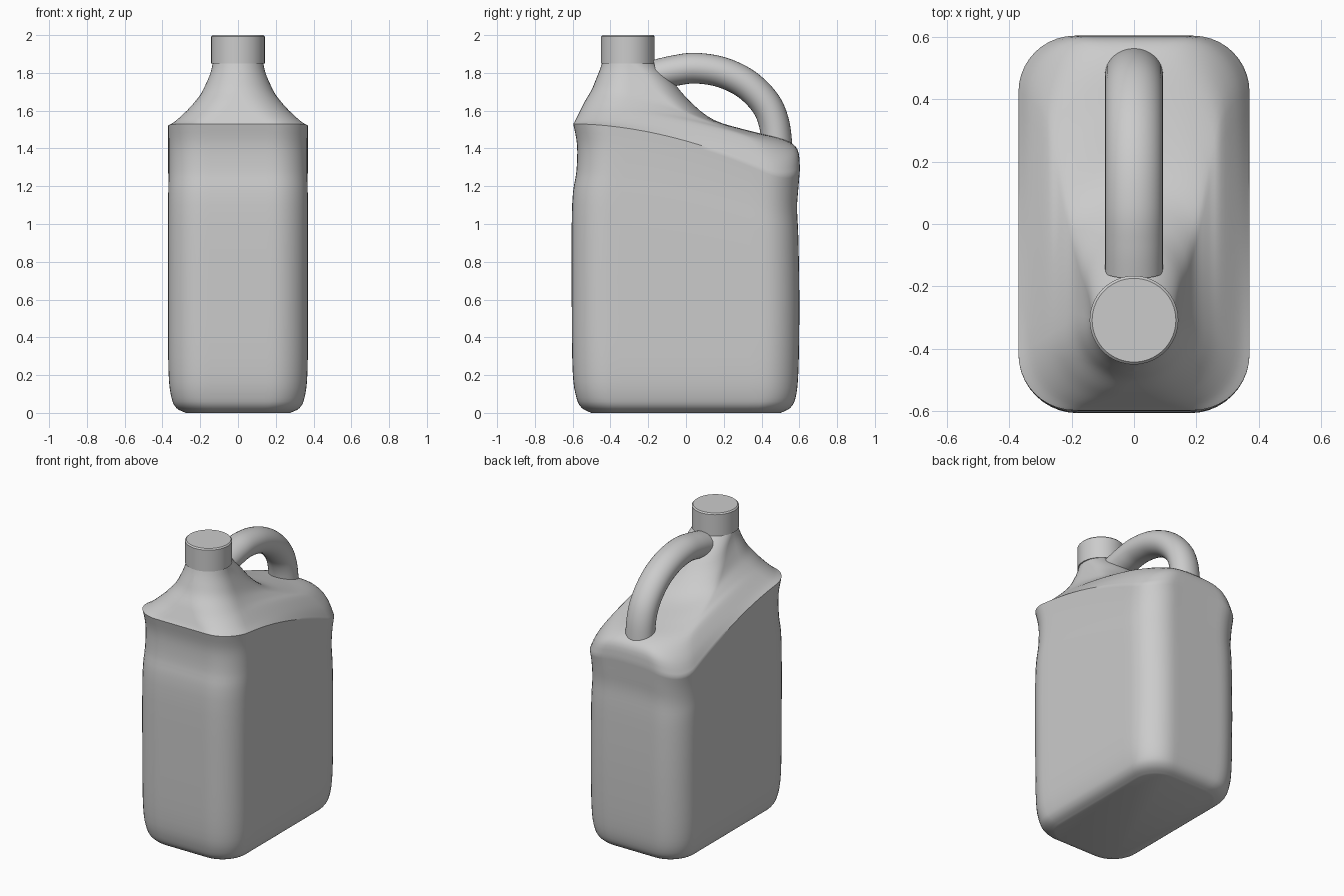
import bpy, bmesh, math
from mathutils import Vector

if "Cube" in bpy.data.objects:
    bpy.data.objects.remove(bpy.data.objects["Cube"])

grey = bpy.data.materials.new("light_grey")
grey.diffuse_color = (0.6, 0.6, 0.6, 1)
grey.use_nodes = True
grey.node_tree.nodes["Principled BSDF"].inputs["Base Color"].default_value = grey.diffuse_color


def finish(obj, angle):
    obj.data.materials.append(grey)
    bpy.ops.object.select_all(action='DESELECT')
    obj.select_set(True)
    bpy.context.view_layer.objects.active = obj
    bpy.ops.object.shade_smooth_by_angle(angle=math.radians(angle))


def mesh_object(name, bm):
    bmesh.ops.recalc_face_normals(bm, faces=bm.faces)
    me = bpy.data.meshes.new(name)
    bm.to_mesh(me)
    bm.free()
    obj = bpy.data.objects.new(name, me)
    bpy.context.collection.objects.link(obj)
    return obj


def ring(w, yf, yb, r, zf, zb, drop=0.0, p=1.8):
    """Rounded rectangle whose height falls from front to back and at the back corners."""
    cy, hy = (yf + yb) / 2, (yb - yf) / 2
    r = min(r, w, hy)
    arcs = []
    for k, (sx, sy) in enumerate([(1, 1), (-1, 1), (-1, -1), (1, -1)]):
        arcs.append([(sx * (w - r) + r * math.cos(a), cy + sy * (hy - r) + r * math.sin(a))
                     for a in [(k + i / 10) * math.pi / 2 for i in range(11)]])
    pts = []
    for k in range(4):
        a, b = arcs[k][-1], arcs[(k + 1) % 4][0]
        pts += arcs[k]
        pts += [(a[0] + (b[0] - a[0]) * i / 12, a[1] + (b[1] - a[1]) * i / 12) for i in range(1, 12)]
    out = []
    for x, y in pts:
        s = min(1, max(0, (y - yf) / (yb - yf)))
        z = zf - (zf - zb) * s ** p - drop * (abs(x) / w) ** 3 * s * s
        out.append(Vector((x, y, z)))
    return out


def smooth_rings(rings, steps=4):
    """Spline through the control rings."""
    res = []
    for i in range(len(rings) - 1):
        a, b = rings[max(i - 1, 0)], rings[i]
        c, d = rings[i + 1], rings[min(i + 2, len(rings) - 1)]
        for j in range(steps):
            t = j / steps
            res.append([0.5 * (2 * q + (s - o) * t + (2 * o - 5 * q + 4 * s - u) * t * t
                               + (3 * q - o - 3 * s + u) * t ** 3)
                        for o, q, s, u in zip(a, b, c, d)])
    return res + [rings[-1]]


# Body: straight walls, tilted shoulder crease, then the funnel up to the neck
shoulder = ring(.37, -.597, .603, .18, 1.53, 1.30, .10)
walls = [ring(.275, -.50, .50, .14, 0, 0),
         ring(.325, -.55, .55, .17, .025, .025),
         ring(.352, -.58, .58, .18, .08, .08),
         ring(.368, -.60, .595, .19, .22, .22),
         ring(.37, -.605, .60, .19, .60, .57),
         ring(.37, -.603, .595, .19, 1.10, .92, .03),
         ring(.367, -.580, .588, .19, 1.28, 1.09, .07),
         ring(.367, -.577, .595, .19, 1.42, 1.20, .09),
         shoulder]
funnel = [shoulder,
          ring(.335, -.585, .590, .19, 1.55, 1.395, .10),
          ring(.28, -.56, .52, .20, 1.60, 1.447, .05),
          ring(.24, -.535, .35, .20, 1.65, 1.49, .02, 1.5),
          ring(.20, -.50, .15, .19, 1.71, 1.55, 0, 1.4),
          ring(.17, -.475, .02, .17, 1.77, 1.65, 0, 1.3),
          ring(.145, -.455, -.08, .145, 1.82, 1.765, 0, 1.2),
          ring(.132, -.442, -.178, .132, 1.86, 1.86)]
bm = bmesh.new()
loops = smooth_rings(walls) + smooth_rings(funnel)[1:]
rows = [[bm.verts.new(v) for v in lp] for lp in loops]
n = len(rows[0])
for lo, hi in zip(rows, rows[1:]):
    for i in range(n):
        bm.faces.new((lo[i], lo[(i + 1) % n], hi[(i + 1) % n], hi[i]))
bm.faces.new(rows[0][::-1])
bm.faces.new(rows[-1])
bmesh.ops.remove_doubles(bm, verts=bm.verts, dist=1e-5)
finish(mesh_object("jug_body", bm), 38)

# Screw cap with a slightly softened top rim
bm = bmesh.new()
profile = [(.142, 1.85), (.142, 1.992), (.134, 2.0)]
rows = [[bm.verts.new((r * math.cos(a), -.308 + r * math.sin(a), z))
         for a in [2 * math.pi * i / 64 for i in range(64)]] for r, z in profile]
for lo, hi in zip(rows, rows[1:]):
    for i in range(64):
        bm.faces.new((lo[i], lo[(i + 1) % 64], hi[(i + 1) % 64], hi[i]))
bm.faces.new(rows[0][::-1])
bm.faces.new(rows[-1])
finish(mesh_object("cap", bm), 30)

# Handle: oval tube swept along an arch from neck to back shoulder
path = smooth_rings([[Vector((0, y, z))] for y, z in
                     [(-.155, 1.79), (-.06, 1.812), (.05, 1.825), (.19, 1.803), (.32, 1.74),
                      (.42, 1.64), (.467, 1.53), (.485, 1.38)]], 6)
path = [p[0] for p in path]
bm = bmesh.new()
rows = []
for i, p in enumerate(path):
    t = (path[min(i + 1, len(path) - 1)] - path[max(i - 1, 0)]).normalized()
    side = Vector((0, -t.z, t.y))
    rows.append([bm.verts.new(p + Vector((.093 * math.cos(a), 0, 0)) + side * (.081 * math.sin(a)))
                 for a in [2 * math.pi * k / 32 for k in range(32)]])
for lo, hi in zip(rows, rows[1:]):
    for i in range(32):
        bm.faces.new((lo[i], lo[(i + 1) % 32], hi[(i + 1) % 32], hi[i]))
bm.faces.new(rows[0][::-1])
bm.faces.new(rows[-1])
finish(mesh_object("handle", bm), 40)
